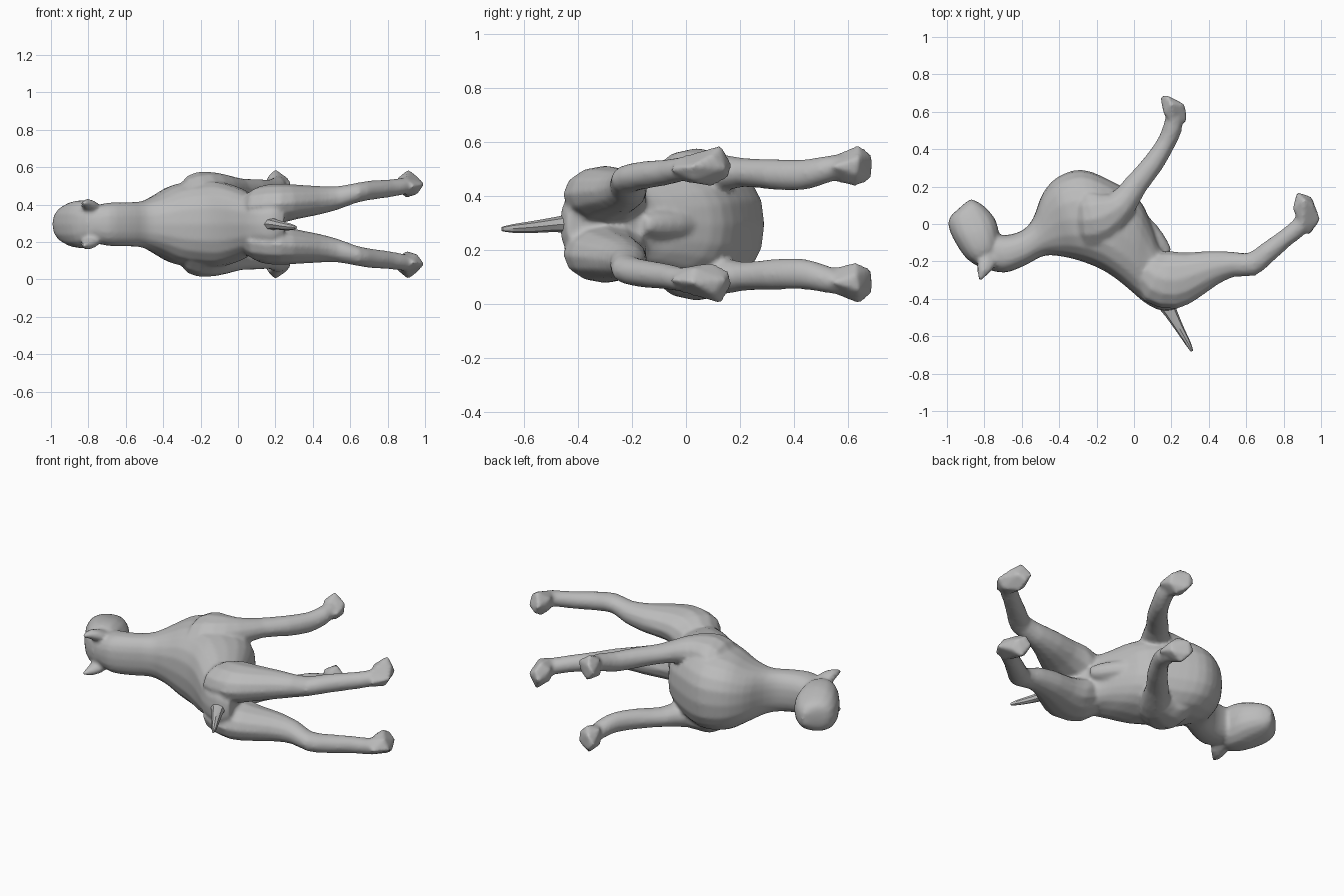
import bpy, bmesh, math
from mathutils import Vector

if "Cube" in bpy.data.objects:
    bpy.data.objects.remove(bpy.data.objects["Cube"])

MID = 0.295  # height of the animal's plane of symmetry

coat = bpy.data.materials.new("grey coat")
coat.diffuse_color = (0.5, 0.5, 0.5, 1)
coat.use_nodes = True
coat.node_tree.nodes["Principled BSDF"].inputs["Base Color"].default_value = coat.diffuse_color


def spline(rows, steps):
    """Smooth curve through rows of numbers."""
    out = []
    for i in range(len(rows) - 1):
        p = [rows[max(0, min(len(rows) - 1, i + k))] for k in (-1, 0, 1, 2)]
        for s in range(steps):
            t = s / steps
            out.append([0.5 * (2 * b + (c - a) * t + (2 * a - 5 * b + 4 * c - d) * t * t
                               + (3 * b - a - 3 * c + d) * t ** 3) for a, b, c, d in zip(*p)])
    out.append(rows[-1])
    return out


def finish(name, bm, angle=40):
    bmesh.ops.recalc_face_normals(bm, faces=bm.faces)
    mesh = bpy.data.meshes.new(name)
    bm.to_mesh(mesh)
    bm.free()
    mesh.materials.append(coat)
    ob = bpy.data.objects.new(name, mesh)
    bpy.context.collection.objects.link(ob)
    bpy.ops.object.select_all(action='DESELECT')
    ob.select_set(True)
    bpy.context.view_layer.objects.active = ob
    bpy.ops.object.shade_smooth_by_angle(angle=math.radians(angle))
    return ob


def loft(name, rows, sides=14, steps=3, power=1.0, flip=False):
    """Skin over rings: centre x, y, z, in-plane radius vector x, y, and radius in z."""
    bm = bmesh.new()
    rings = []
    for x, y, z, nx, ny, rz in spline(rows, steps):
        ring = []
        for k in range(sides):
            a = 2 * math.pi * k / sides
            c, s = (math.copysign(abs(v) ** power, v) for v in (math.cos(a), math.sin(a)))
            h = z + rz * s
            ring.append(bm.verts.new((x + nx * c, y + ny * c, 2 * MID - h if flip else h)))
        rings.append(ring)
    for r, q in zip(rings, rings[1:]):
        for k in range(sides):
            j = (k + 1) % sides
            bm.faces.new((r[k], r[j], q[j], q[k]))
    bm.faces.new(rings[0])
    bm.faces.new(rings[-1])
    return finish(name, bm)


def from_edges(pairs):
    """Rows from a back point, a belly point and a half width."""
    return [((a + c) / 2, (b + d) / 2, MID, (c - a) / 2, (d - b) / 2, w) for a, b, c, d, w in pairs]


def from_path(path):
    """Rows from centre points with an in-plane radius and a z radius."""
    rows = []
    for i, (x, y, z, r, rz) in enumerate(path):
        a, b = path[max(0, i - 1)], path[min(len(path) - 1, i + 1)]
        n = Vector((a[1] - b[1], b[0] - a[0])).normalized() * r
        rows.append((x, y, z, n.x, n.y, rz))
    return rows


def paw(name, points, flip):
    """Faceted paw wrapped around its corner points."""
    bm = bmesh.new()
    verts = [bm.verts.new((x, y, 2 * MID - z if flip else z)) for x, y, z in points]
    hull = bmesh.ops.convex_hull(bm, input=verts)
    inside = {g for g in hull["geom_interior"] if isinstance(g, bmesh.types.BMVert)}
    bmesh.ops.delete(bm, geom=list(inside), context='VERTS')
    return finish(name, bm, 30)


# Torso and neck
parts = [loft("torso_and_neck", from_edges([
    (-.80, -.24, -.82, -.04, .09), (-.69, -.26, -.70, -.06, .115), (-.58, -.22, -.60, -.035, .118),
    (-.48, -.17, -.54, .03, .125), (-.38, -.175, -.49, .16, .16), (-.28, -.20, -.41, .25, .21),
    (-.18, -.24, -.28, .29, .23), (-.10, -.29, -.13, .235, .232), (-.02, -.355, .02, .14, .20),
    (.05, -.415, .09, .01, .165), (.12, -.455, .13, -.10, .15), (.19, -.465, .18, -.18, .15),
    (.25, -.44, .23, -.30, .09)]), sides=20, power=0.82)]

# Ridge under the rear of the belly
parts.append(loft("belly_ridge", from_path([
    (.00, .06, MID, .04, .05), (.08, -.04, MID, .055, .055),
    (.14, -.12, MID, .05, .05), (.18, -.16, MID, .03, .03)]), 10, 2))

# Head with a short blunt muzzle
parts.append(loft("head", from_edges([
    (-.80, -.245, -.73, -.18, .08), (-.89, -.19, -.72, -.10, .124), (-.955, -.10, -.725, -.03, .128),
    (-.99, -.02, -.745, .03, .112), (-.985, .035, -.79, .085, .092), (-.94, .08, -.83, .115, .07),
    (-.90, .115, -.87, .133, .035)]), sides=16, power=0.85))

# Tail
loft("tail", from_path([(.18, -.44, MID, .045, .036), (.20, -.48, MID, .034, .028),
                        (.25, -.57, .285, .022, .022), (.29, -.64, .28, .015, .016),
                        (.31, -.68, .278, .007, .008)]), sides=8, steps=2)

foreleg = [(-.36, .02, .36, .08, .08), (-.27, .02, .425, .16, .13), (-.17, .04, .46, .15, .117),
           (-.07, .10, .482, .085, .08), (.01, .21, .487, .064, .054), (.10, .32, .48, .057, .057),
           (.17, .43, .478, .05, .057), (.205, .51, .495, .052, .052), (.215, .57, .51, .045, .045)]
hindleg = [(.03, -.21, .35, .07, .09), (.12, -.28, .39, .15, .11), (.22, -.30, .405, .155, .107),
           (.32, -.27, .415, .124, .092), (.42, -.235, .422, .095, .079), (.53, -.215, .435, .068, .064),
           (.63, -.215, .462, .064, .054), (.71, -.155, .477, .056, .052), (.81, -.075, .487, .048, .048),
           (.89, -.01, .50, .05, .045), (.91, .04, .505, .045, .045)]
front_paw = [(.14, .68, .51), (.17, .69, .55), (.18, .685, .46), (.20, .64, .59), (.22, .63, .435),
             (.27, .64, .54), (.27, .63, .48), (.285, .55, .51), (.21, .52, .46), (.21, .52, .54),
             (.16, .59, .46), (.16, .59, .55)]
hind_paw = [(.87, .17, .52), (.90, .16, .47), (.95, .145, .50), (.91, .13, .59), (.96, .10, .55),
            (.998, .02, .51), (.90, .10, .435), (.85, .08, .48), (.85, .08, .54), (.94, -.06, .50),
            (.90, -.02, .455), (.90, -.02, .545), (.96, .03, .455)]

# Mirrored legs, paws and ears
for side, flip in (("left", False), ("right", True)):
    parts.append(loft("foreleg_" + side, from_path(foreleg), 12, 2, flip=flip))
    parts.append(loft("hind_leg_" + side, from_path(hindleg), 12, 2, flip=flip))
    parts.append(paw("front_paw_" + side, front_paw, flip))
    parts.append(paw("hind_paw_" + side, hind_paw, flip))
    parts.append(loft("ear_" + side, from_path([
        (-.78, -.16, .365, .06, .04), (-.79, -.215, .388, .05, .038),
        (-.81, -.26, .405, .03, .026), (-.825, -.30, .408, .008, .009)]), 8, 2, flip=flip))

# Fuse the parts into one skin and soften the joints
bpy.ops.object.select_all(action='DESELECT')
for ob in parts:
    ob.select_set(True)
body = parts[0]
bpy.context.view_layer.objects.active = body
bpy.ops.object.join()
body.name = "body"
fuse = body.modifiers.new("fuse", 'REMESH')
fuse.mode = 'VOXEL'
fuse.voxel_size = 0.011
fuse.use_smooth_shade = True
soften = body.modifiers.new("soften", 'SMOOTH')
soften.factor = 0.5
soften.iterations = 4
